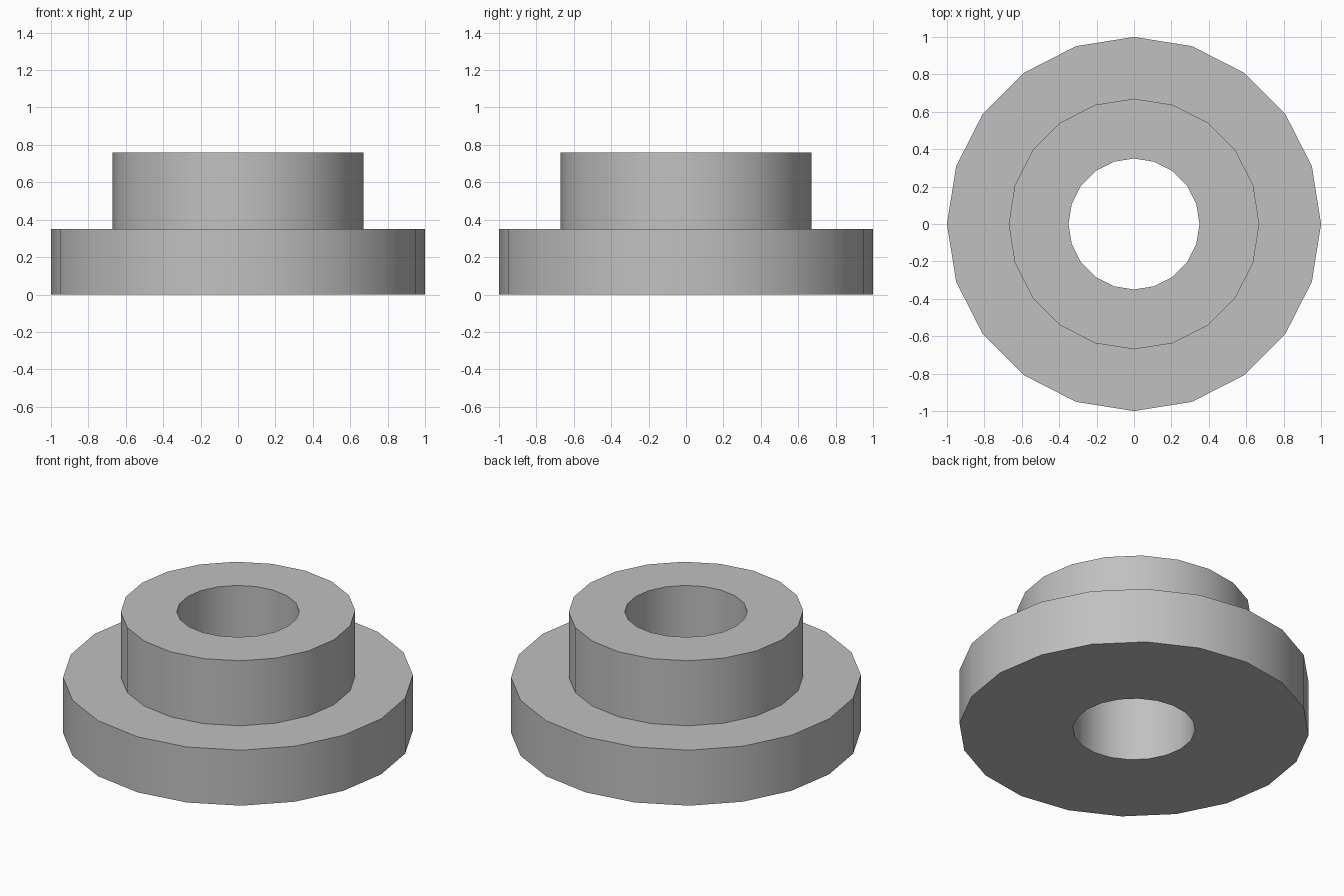
import bpy
import bmesh
from math import cos, sin, tau, radians

cube = bpy.data.objects.get("Cube")
if cube:
    bpy.data.objects.remove(cube, do_unlink=True)

SIDES = 20

# Plain grey finish
grey = bpy.data.materials.new("plain_grey")
grey.use_nodes = True
colour = (0.53, 0.53, 0.53, 1)
grey.diffuse_color = colour
grey.node_tree.nodes["Principled BSDF"].inputs["Base Color"].default_value = colour


def lathe(name, profile):
    """Revolve a closed (radius, height) profile about the z axis."""
    bm = bmesh.new()
    rings = [[bm.verts.new((r * cos(tau * i / SIDES), r * sin(tau * i / SIDES), z))
              for i in range(SIDES)] for r, z in profile]
    for k, ring in enumerate(rings):
        above = rings[(k + 1) % len(rings)]
        for i in range(SIDES):
            j = (i + 1) % SIDES
            bm.faces.new((ring[i], ring[j], above[j], above[i]))
    bmesh.ops.recalc_face_normals(bm, faces=bm.faces)
    mesh = bpy.data.meshes.new(name)
    bm.to_mesh(mesh)
    bm.free()
    mesh.materials.append(grey)
    obj = bpy.data.objects.new(name, mesh)
    bpy.context.collection.objects.link(obj)
    return obj


# Wide flange, raised hub and through bore in one profile
BORE, HUB, FLANGE = 0.35, 0.67, 1.0
STEP, TOP = 0.35, 0.76
bushing = lathe("flanged_bushing", [
    (BORE, 0), (FLANGE, 0), (FLANGE, STEP), (HUB, STEP), (HUB, TOP), (BORE, TOP)])

# Smooth round walls, crisp rims
bpy.ops.object.select_all(action="DESELECT")
bushing.select_set(True)
bpy.context.view_layer.objects.active = bushing
bpy.ops.object.shade_smooth_by_angle(angle=radians(30))
